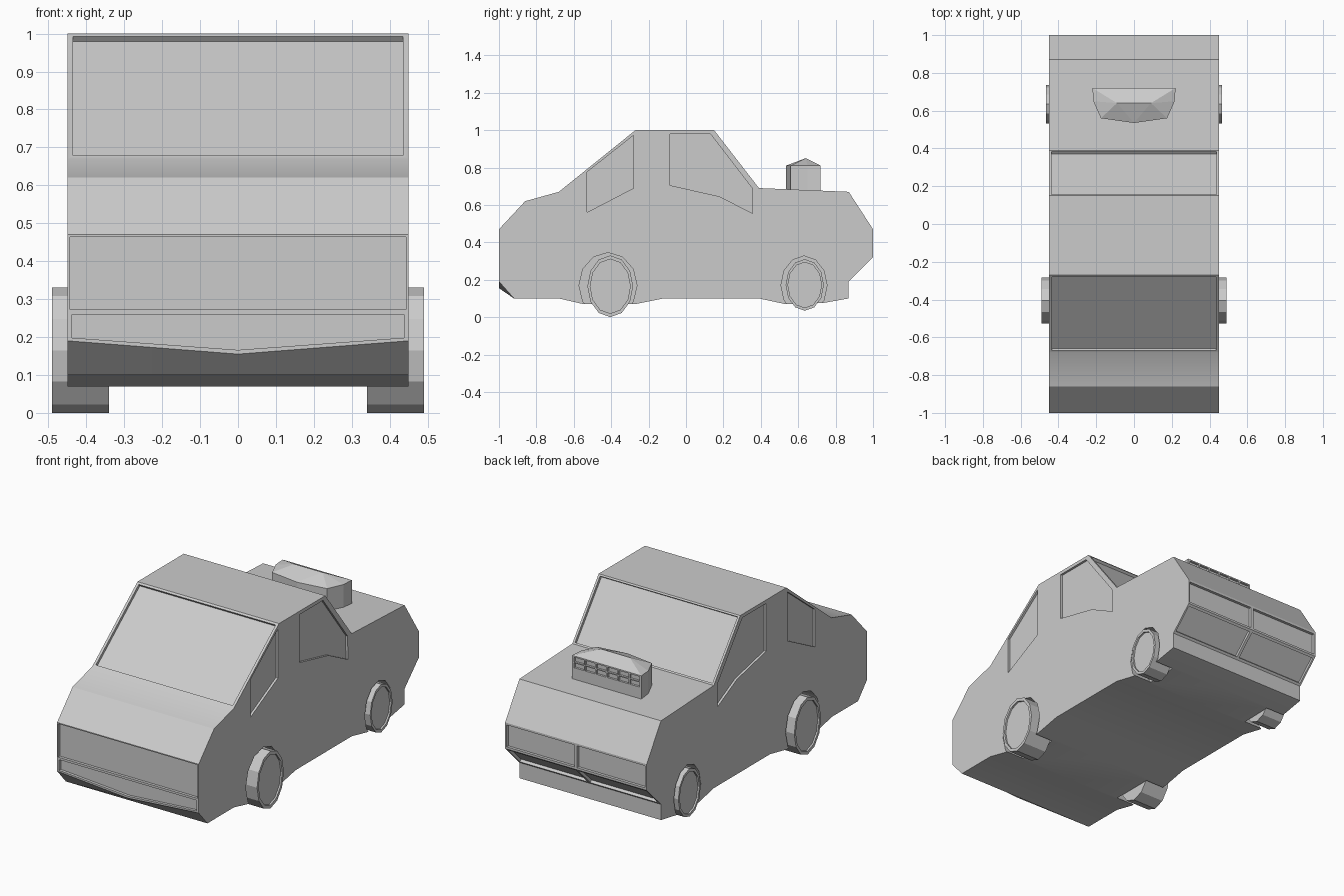
import bpy, bmesh, math
from mathutils import Vector

if "Cube" in bpy.data.objects:
    bpy.data.objects.remove(bpy.data.objects["Cube"])


def finish(bm, name, angle=30):
    bmesh.ops.recalc_face_normals(bm, faces=bm.faces)
    me = bpy.data.meshes.new(name)
    bm.to_mesh(me)
    bm.free()
    ob = bpy.data.objects.new(name, me)
    bpy.context.collection.objects.link(ob)
    return ob


def loft(bm, loops, caps=True):
    rows = [[bm.verts.new(p) for p in loop] for loop in loops]
    n = len(rows[0])
    for a, b in zip(rows, rows[1:]):
        for i in range(n):
            bm.faces.new((a[i], a[(i + 1) % n], b[(i + 1) % n], b[i]))
    if caps:
        bm.faces.new(rows[0])
        bm.faces.new(rows[-1])


def recess(bm, pts, depth):
    """Closed prism straddling a flat surface, sunk by depth along its normal."""
    d = Vector(depth)
    loft(bm, [[Vector(p) - d for p in pts], [Vector(p) + d for p in pts]])


def cut(target, cutter):
    cutter.hide_render = True
    cutter.hide_viewport = False
    m = target.modifiers.new(cutter.name, 'BOOLEAN')
    m.operation, m.solver, m.object = 'DIFFERENCE', 'EXACT', cutter
    cutter.display_type = 'WIRE'


def ellipse(x, cy, cz, ry, rz, n=12):
    return [(x, cy + ry * math.sin(2 * math.pi * i / n), cz + rz * math.cos(2 * math.pi * i / n))
            for i in range(n)]


# Body shell: side profile (y, z) with a shallow V chin at the front
profile = [(-1, .19), (-1, .47), (-.86, .62), (-.68, .67), (-.27, 1), (.15, 1), (.39, .69),
           (.87, .67), (1, .47), (1, .32), (.87, .19), (.87, .10), (.73, .075), (.53, .07),
           (.39, .10), (-.12, .10), (-.27, .07), (-.55, .07), (-.68, .10), (-.92, .10)]
W = .45
bm = bmesh.new()
loft(bm, [[(x, y, .155 if (i == 0 and x == 0) else z) for i, (y, z) in enumerate(profile)]
          for x in (-W, 0, W)])
body = finish(bm, "car_body")

# Sunken windows and end panels
bm = bmesh.new()
D = .016


def band(p, q, x0, x1, m):
    """Rectangle on the sloped strip from p to q in the side profile, margin m."""
    p, q = Vector(p), Vector(q)
    t = (q - p).normalized()
    a, b = p + t * m, q - t * m
    n = Vector((0, -t.y, t.x)) * D
    recess(bm, [(x0, *a), (x1, *a), (x1, *b), (x0, *b)], n)


band((-.68, .67), (-.27, 1), -.435, .435, .013)    # windscreen
band((.39, .69), (.15, 1), -.437, .437, .010)      # rear window
recess(bm, [(-.443, -1, .272), (.443, -1, .272), (.443, -1, .464), (-.443, -1, .464)], (0, D, 0))
recess(bm, [(-.437, -1, .198), (0, -1, .166), (.437, -1, .198), (.437, -1, .259),
            (-.437, -1, .259)], (0, D, 0))
front_win = [(-.53, .56), (-.53, .775), (-.28, .972), (-.28, .69)]
rear_win = [(-.085, .98), (.13, .98), (.353, .69), (.355, .555), (.18, .645), (-.085, .705)]
for s in (-1, 1):
    for win in (front_win, rear_win):
        recess(bm, [(s * W, y, z) for y, z in win], (.013, 0, 0))
    band((1, .47), (1, .32), s * .008, s * .44, .012)
    band((1, .32), (.87, .19), s * .008, s * .44, .015)
cut(body, finish(bm, "panel_cutter"))

# Wheel wells
bm = bmesh.new()
for s in (-1, 1):
    for e in ((-.417, .17, .155, .175), (.631, .17, .123, .157)):
        loft(bm, [ellipse(s * .335, *e), ellipse(s * .6, *e)])
cut(body, finish(bm, "wheel_well_cutter"))

# Wheels with sunken hub discs
for label, cy, cz, ry, rz, xo in (("front", -.405, .165, .122, .165, .49),
                                  ("rear", .635, .172, .102, .138, .467)):
    for side, s in (("right", 1), ("left", -1)):
        bm = bmesh.new()
        steps = ((.34, 1), (xo, 1), (xo, .88), (xo - .01, .88))
        loft(bm, [ellipse(s * x, cy, cz, ry * k, rz * k) for x, k in steps])
        finish(bm, f"{label}_{side}_wheel")

# Air scoop on the rear deck: low box with a ridged lid
half = [(.22, .72), (.215, .65), (.175, .56)]
outline = half + [(0, .535)] + [(-x, y) for x, y in reversed(half)]
bm = bmesh.new()
base = [bm.verts.new((x, y, .66)) for x, y in outline]
top = [bm.verts.new((x, y, .81)) for x, y in outline]
r, l = (bm.verts.new((x, .64, .85)) for x in (.09, -.09))
n = len(outline)
bm.faces.new(base)
for i in range(n):
    bm.faces.new((base[i], base[(i + 1) % n], top[(i + 1) % n], top[i]))
for f in ((top[0], top[1], r), (top[1], top[2], r), (top[2], top[3], r), (top[3], l, r),
          (top[3], top[4], l), (top[4], top[5], l), (top[5], top[6], l),
          (top[6], top[0], r, l)):
    bm.faces.new(f)
scoop = finish(bm, "air_scoop")

# Grille cells in the scoop's back face
bm = bmesh.new()
for c in range(6):
    for k in range(2):
        x, z = -.21 + c * .071, .742 + k * .033
        recess(bm, [(x, .72, z), (x + .063, .72, z), (x + .063, .72, z + .027),
                    (x, .72, z + .027)], (0, .012, 0))
cut(scoop, finish(bm, "grille_cutter"))

# Apply the cuts and remove the helpers
for ob in (body, scoop):
    bpy.context.view_layer.objects.active = ob
    for m in list(ob.modifiers):
        helper = m.object
        bpy.ops.object.modifier_apply(modifier=m.name)
        bpy.data.objects.remove(helper)

# Soften only the gentle bends of the bodywork
bpy.ops.object.select_all(action='DESELECT')
body.select_set(True)
bpy.context.view_layer.objects.active = body
bpy.ops.object.shade_smooth_by_angle(angle=math.radians(30))
